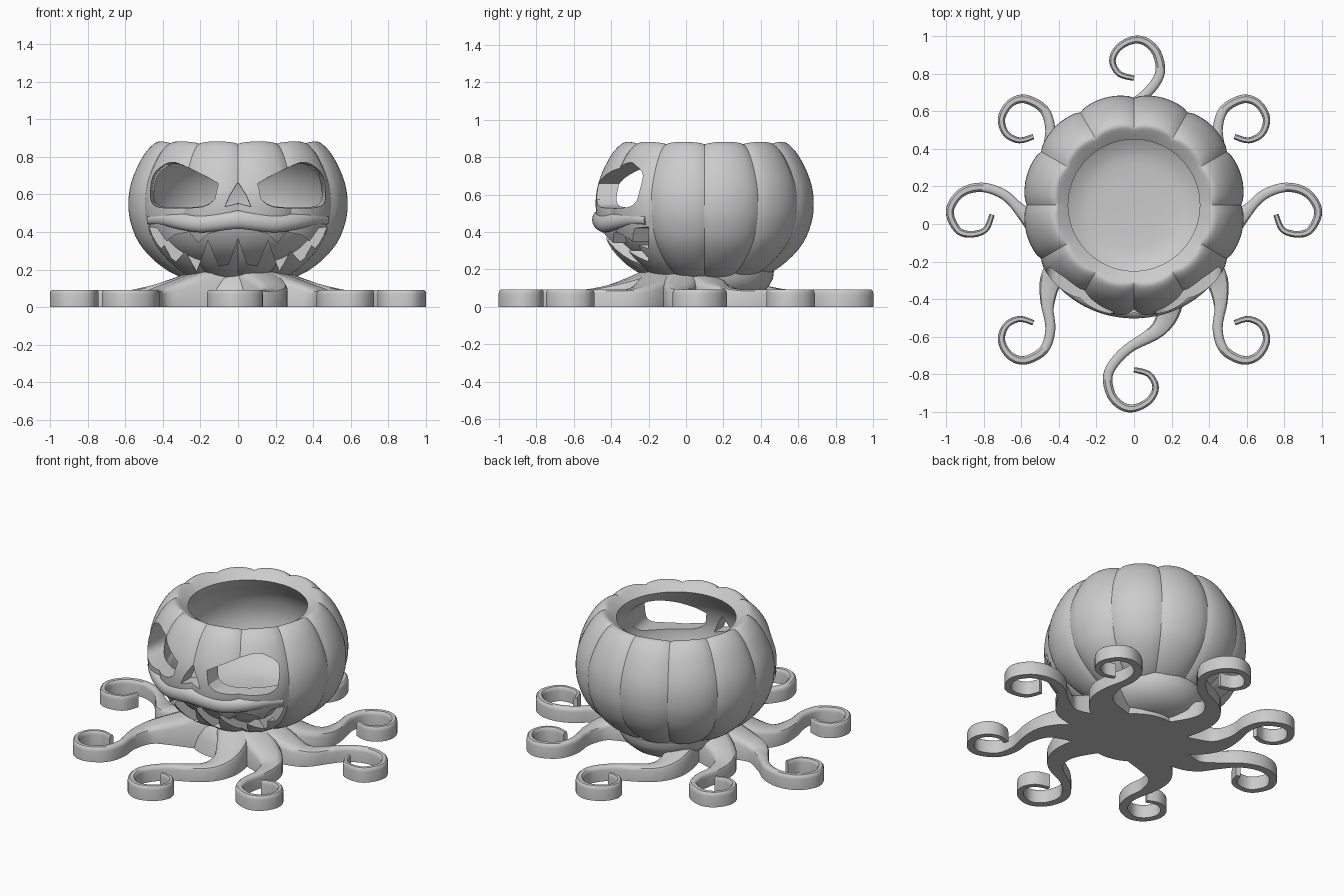
import bpy, bmesh, math
from mathutils import Vector

old = bpy.data.objects.get("Cube")
if old:
    bpy.data.objects.remove(old, do_unlink=True)

grey = bpy.data.materials.new("plain grey")
grey.use_nodes = True
grey.diffuse_color = (0.6, 0.6, 0.6, 1)
grey.node_tree.nodes["Principled BSDF"].inputs["Base Color"].default_value = (0.6, 0.6, 0.6, 1)


def make(name, bm):
    bmesh.ops.remove_doubles(bm, verts=bm.verts, dist=1e-5)
    bmesh.ops.recalc_face_normals(bm, faces=bm.faces)
    mesh = bpy.data.meshes.new(name)
    bm.to_mesh(mesh)
    bm.free()
    mesh.materials.append(grey)
    ob = bpy.data.objects.new(name, mesh)
    bpy.context.collection.objects.link(ob)
    return ob


def smooth(ob, angle):
    bpy.ops.object.select_all(action='DESELECT')
    ob.select_set(True)
    bpy.context.view_layer.objects.active = ob
    bpy.ops.object.shade_smooth_by_angle(angle=math.radians(angle))


def spline(points, steps):
    """Smooth curve through the points."""
    p = [Vector(q) for q in points]
    p = [p[0]] + p + [p[-1]]
    out = []
    for a, b, c, d in zip(p, p[1:], p[2:], p[3:]):
        for i in range(steps):
            t = i / steps
            out.append(0.5 * (2 * b + (c - a) * t + (2 * a - 5 * b + 4 * c - d) * t * t
                              + (3 * b - a - 3 * c + d) * t ** 3))
    return out + [p[-1]]


def skin(bm, rows):
    """Join closed loops into a tube."""
    for r0, r1 in zip(rows, rows[1:]):
        n = len(r0)
        for i in range(n):
            j = (i + 1) % n
            bm.faces.new((r0[i], r0[j], r1[j], r1[i]))


def lathe(name, profile, cy=0, segments=120):
    """Profile holds radius, height and how strongly the ribs show."""
    bm = bmesh.new()
    rows = []
    for r, z, w in profile:
        row = []
        for i in range(segments):
            a = math.tau * i / segments
            f = 1 - 0.036 * w * (1 - abs(math.sin(6 * a)) ** 0.6)
            row.append(bm.verts.new((max(r, 0) * f * math.cos(a), cy + max(r, 0) * f * math.sin(a),
                                     0.5 + (z - 0.5) * f)))
        rows.append(row)
    skin(bm, rows)
    return make(name, bm)


def cutter(name, outline, back, pivot, scale):
    """Prism running back from the face, narrowing toward the pivot."""
    bm = bmesh.new()
    px, pz = pivot
    rows = []
    for y, s in ((-0.7, 1.0), (back, scale)):
        rows.append([bm.verts.new((px + (x - px) * s, y, pz + (z - pz) * s)) for x, z in outline])
    skin(bm, rows)
    for row in rows:
        bm.faces.new(row)
    ob = make(name, bm)
    ob.hide_render = True
    ob.hide_viewport = True
    return ob


# Hollow ribbed pumpkin shell
CY = 0.1
outer = [(0, .17, 0), (.25, .155, .4), (.34, .172, .8), (.445, .24, 1), (.535, .34, 1), (.58, .45, 1),
         (.592, .54, 1), (.585, .63, 1), (.557, .72, 1), (.51, .81, 1), (.465, .862, 1), (.43, .882, 1),
         (.4, .87, .6), (.35, .835, 0)]
inner = [(.35, .835, 0), (.38, .79, 0), (.455, .69, 0), (.49, .56, 0), (.47, .44, 0), (.41, .335, 0),
         (.32, .275, 0), (.22, .25, 0), (0, .245, 0)]
pumpkin = lathe("pumpkin_shell", spline(outer, 3) + spline(inner, 3)[1:], CY)

# Face openings
eye = spline([(.105, .66), (.2, .712), (.36, .785), (.44, .77), (.505, .71), (.52, .6),
              (.5, .535), (.42, .515), (.2, .525), (.125, .57)], 3)
nose = [(-.075, .53), (0, .55), (.075, .53), (.045, .6), (0, .67), (-.045, .6)]
half_mouth = [(.08, .41), (.16, .39), (.21, .34), (.26, .4), (.34, .385), (.38, .35), (.43, .42),
              (.49, .43), (.48, .36), (.44, .28), (.39, .33), (.34, .23), (.28, .3), (.22, .19),
              (.16, .36), (.1, .22), (.05, .23)]
mouth = ([(0, .43)] + half_mouth + [(0, .37)] + [(-x, z) for x, z in reversed(half_mouth)])
cutters = [cutter("nose_cutter", nose, -0.1, (0, .59), 0.8),
           cutter("mouth_cutter", mouth, -0.2, (0, .3), 1.0)]
for side, sx in (("left", 1), ("right", -1)):
    cutters.append(cutter(side + "_eye_cutter", [(p[0] * sx, p[1]) for p in eye], 0,
                          (.1 * sx, .64), 0.8))
bpy.context.view_layer.objects.active = pumpkin
for c in cutters:
    m = pumpkin.modifiers.new(c.name, 'BOOLEAN')
    m.object = c
    m.operation = 'DIFFERENCE'
    m.solver = 'EXACT'
    bpy.context.view_layer.update()
    bpy.ops.object.modifier_apply(modifier=m.name)
for c in cutters:
    bpy.data.objects.remove(c, do_unlink=True)
smooth(pumpkin, 30)

# Solid bowl behind the teeth that also lines the cavity floor
bowl_out = [(0, .21, 0), (.25, .205, 0), (.345, .24, 0), (.44, .31, 0), (.5, .4, 0), (.52, .48, 0)]
bowl_in = [(max(r - .005, 0), z + .004, 0) for r, z, w in inner[4:]]
smooth(lathe("mouth_lining", spline(bowl_out, 3) + spline(bowl_in, 3), CY), 32)

# Broad upper lip swelling gently out of the shell
lip_half = [(0, .465), (.1, .455), (.2, .445), (.3, .455), (.4, .47), (.47, .465)]
lip_line = spline([(-x, z) for x, z in reversed(lip_half[1:])] + lip_half, 4)
bm = bmesh.new()
lip_rows = []
for x, z in lip_line:
    a = math.asin(x / .565)
    taper = 1 - .5 * (abs(x) / .47) ** 3
    row = []
    for i in range(14):
        b = math.tau * i / 14
        r = .565 + .037 * taper * math.cos(b)
        row.append(bm.verts.new((r * math.sin(a), CY - r * math.cos(a), z + .05 * taper * math.sin(b))))
    lip_rows.append(row)
skin(bm, lip_rows)
bm.faces.new(lip_rows[0])
bm.faces.new(lip_rows[-1])
smooth(make("upper_lip", bm), 50)

# Body mound joining the arms, and the collar under the back of the shell
mound = [(0, .2, 0), (.17, .19, 0), (.23, .15, 0), (.26, .08, 0), (.28, 0, 0), (0, 0, 0)]
smooth(lathe("octopus_body", mound, 0, 48), 50)
collar = [(0, .19, 0), (.3, .19, 0), (.295, .15, 0), (.27, .105, 0), (.22, .06, 0), (.13, .03, 0), (0, .03, 0)]
smooth(lathe("body_collar", collar, .17, 48), 50)


def arm(name, points):
    path = spline(points, 5)
    bm = bmesh.new()
    rows = []
    for i, p in enumerate(path):
        t = i / (len(path) - 1)
        d = (path[min(i + 1, len(path) - 1)] - path[max(i - 1, 0)]).normalized()
        w = .014 + .02 * (1 - t) + .1 * max(0, 1 - 3.2 * t) ** 1.2
        h = min(.2, .092 + .2 * max(0, 1 - p.length / .55) ** 1.2)
        section = [(-1, 0), (-1, .75), (-.85, .92), (-.5, 1), (.5, 1), (.85, .92), (1, .75), (1, 0)]
        rows.append([bm.verts.new((p.x - d.y * s * w, p.y + d.x * s * w, k * h)) for s, k in section])
    skin(bm, rows)
    bm.faces.new(rows[0])
    bm.faces.new(rows[-1])
    smooth(make(name, bm), 40)


# Eight curled arms
long_arm = [(0, 0), (-.14, .24), (-.19, .42), (-.13, .56), (.04, .67), (.135, .79), (.125, .9),
            (.07, .965), (0, .98), (-.08, .94), (-.115, .87), (-.08, .8), (0, .775)]
side_arm = [(0, 0), (.3, -.03), (.48, -.03), (.59, .06), (.69, .155), (.81, .195), (.92, .165),
            (.98, .07), (.94, -.03), (.87, -.055), (.79, -.03), (.755, .05)]
corner_arm = [(0, 0), (.3, .12), (.43, .22), (.46, .36), (.445, .5), (.48, .61), (.58, .665),
              (.66, .64), (.705, .56), (.68, .48), (.61, .445), (.535, .465)]
arm("back_arm", [(x, y, 0) for x, y in long_arm])
arm("front_arm", [(-x, -y, 0) for x, y in long_arm])
for side, sx in (("left", 1), ("right", -1)):
    arm(side + "_arm", [(x * sx, y, 0) for x, y in side_arm])
    arm("back_" + side + "_arm", [(x * sx, y, 0) for x, y in corner_arm])
    arm("front_" + side + "_arm", [(x * sx, -y - .06, 0) for x, y in corner_arm])
